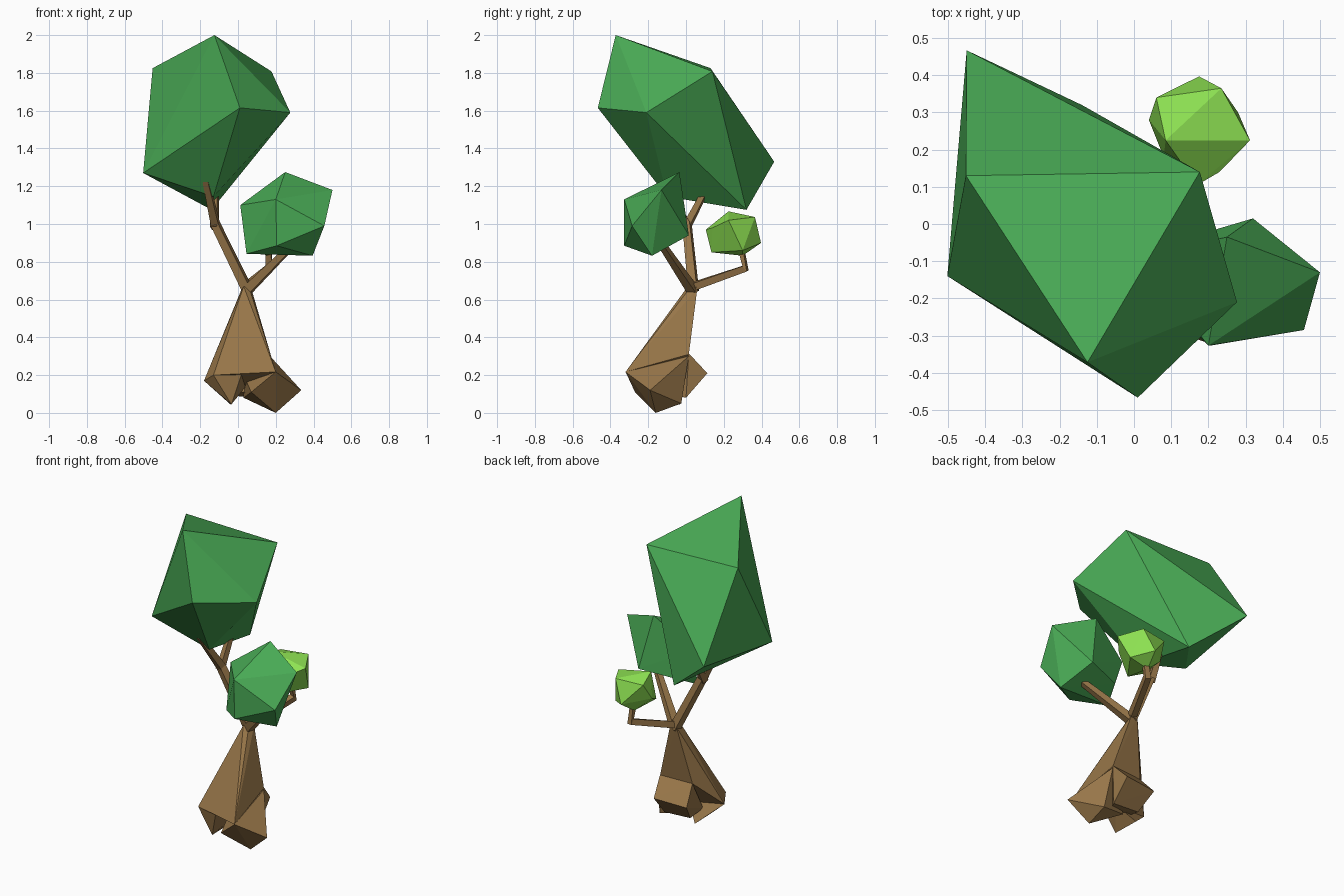
import bpy, bmesh
from mathutils import Vector


def material(name, rgb):
    m = bpy.data.materials.new(name)
    m.diffuse_color = (*rgb, 1)
    return m


BARK = material("bark", (0.31, 0.18, 0.066))
LEAF = material("leaf_green", (0.066, 0.40, 0.09))
LIME = material("leaf_lime", (0.27, 0.76, 0.085))


def finish(bm, name, mat):
    bmesh.ops.recalc_face_normals(bm, faces=bm.faces)
    me = bpy.data.meshes.new(name)
    bm.to_mesh(me)
    bm.free()
    me.materials.append(mat)
    ob = bpy.data.objects.new(name, me)
    bpy.context.collection.objects.link(ob)
    return ob


def hull(name, points, mat):
    """Faceted solid wrapped around a few corner points."""
    bm = bmesh.new()
    for p in points:
        bm.verts.new(p)
    bmesh.ops.convex_hull(bm, input=bm.verts)
    loose = [v for v in bm.verts if not v.link_faces]
    bmesh.ops.delete(bm, geom=loose, context='VERTS')
    return finish(bm, name, mat)


def branch(name, path, radii):
    """Square tube along a bent path."""
    pts = [Vector(p) for p in path]
    bm = bmesh.new()
    rings = []
    for i, p in enumerate(pts):
        d = (pts[min(i + 1, len(pts) - 1)] - pts[max(i - 1, 0)]).normalized()
        u = d.cross(Vector((0.3, 1, 0))).normalized()
        w = d.cross(u)
        r = radii[i]
        rings.append([bm.verts.new(p + r * (a * u + b * w))
                      for a, b in ((1, 1), (-1, 1), (-1, -1), (1, -1))])
    for a, b in zip(rings, rings[1:]):
        for k in range(4):
            bm.faces.new((a[k], a[(k + 1) % 4], b[(k + 1) % 4], b[k]))
    bm.faces.new(rings[0])
    bm.faces.new(rings[-1])
    return finish(bm, name, BARK)


# Foliage clumps
hull("large_foliage", [
    (-.125, -.372, 2.0), (.177, .14, 1.808), (.277, -.21, 1.59),
    (.01, -.467, 1.615), (-.452, .13, 1.825), (-.502, -.14, 1.27),
    (-.45, .467, 1.33), (-.14, .32, 1.075), (-.13, -.10, 1.145)], LEAF)
hull("middle_foliage", [
    (.25, -.035, 1.275), (.5, -.13, 1.18), (.457, -.285, .99),
    (.395, -.18, .832), (.2, -.327, 1.13), (.205, -.327, .885),
    (.32, .015, .94), (.012, -.09, 1.1), (.045, -.18, .842),
    (.10, -.05, .91)], LEAF)
hull("small_foliage", [
    (.06, .34, 1.03), (.235, .365, 1.037), (.312, .225, 1.02),
    (.085, .225, 1.067), (.175, .397, .9), (.23, .14, .98),
    (.17, .105, .97), (.04, .28, .93), (.28, .3, .86),
    (.15, .3, .832), (.16, .135, .85), (.08, .18, .88)], LIME)

# Trunk and roots
hull("trunk", [
    (.025, .06, .67), (.07, .06, .66), (.06, .02, .66), (.03, .01, .67),
    (-.13, -.21, .2), (.2, -.32, .217), (.17, .015, .31),
    (-.045, 0, .31), (-.18, -.125, .17), (.05, -.1, .13)], BARK)
hull("front_root", [
    (-.13, -.21, .2), (-.18, -.125, .17), (-.035, -.206, .045),
    (.02, -.25, .21), (-.04, -.03, .045), (.05, -.1, .15)], BARK)
hull("right_root", [
    (.335, -.19, .12), (.2, -.16, 0), (.07, -.27, .11), (.2, -.32, .217),
    (.17, .015, .3), (.2, -.025, .05), (.03, -.06, .08), (.03, -.1, .2)], BARK)
hull("back_root", [
    (.17, .015, .315), (.145, .113, .21), (-.07, .095, .2), (-.045, 0, .31),
    (.15, 0, .08), (-.03, 0, .09), (.1, -.1, .1), (-.05, -.1, .12)], BARK)

# Branches
branch("left_branch", [(.05, .04, .65), (-.12, .005, 1.0), (-.17, -.14, 1.23)],
       [.024, .021, .015])
branch("left_fork", [(-.125, .0, .98), (-.12, .09, 1.15)], [.019, .015])
branch("right_branch", [(.05, .035, .65), (.28, -.12, .88)], [.024, .016])
branch("back_branch", [(.05, .04, .67), (.165, .315, .765), (.16, .29, .88)],
       [.02, .018, .014])
